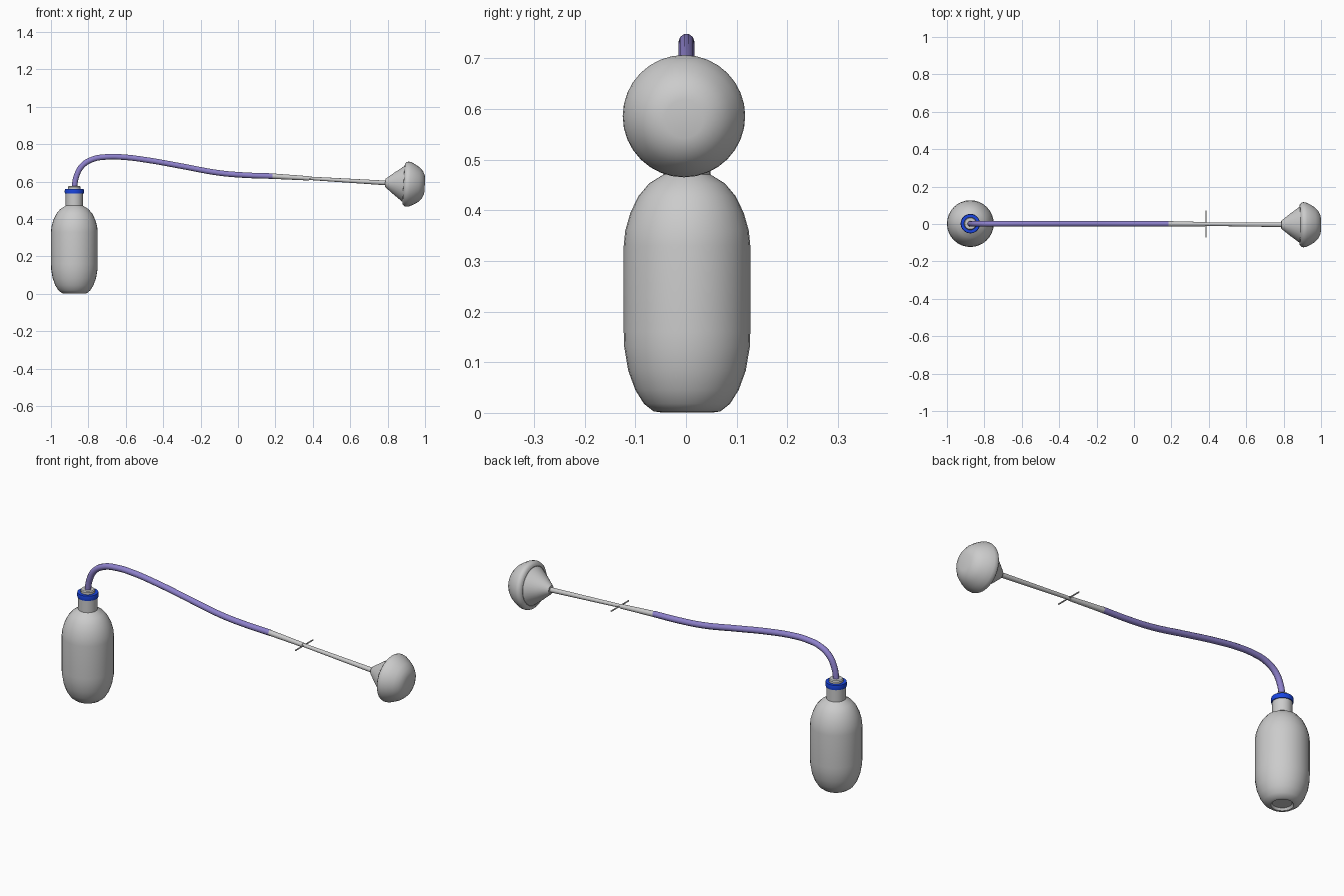
import bpy, bmesh, math
from mathutils import Vector

if "Cube" in bpy.data.objects:
    bpy.data.objects.remove(bpy.data.objects["Cube"])


def material(name, rgb):
    m = bpy.data.materials.new(name)
    m.diffuse_color = (*rgb, 1)
    m.use_nodes = True
    m.node_tree.nodes["Principled BSDF"].inputs["Base Color"].default_value = m.diffuse_color
    return m


PURPLE = material("hose_purple", (0.27, 0.22, 0.60))
BLUE = material("ring_blue", (0.01, 0.06, 0.75))


def lathe(name, profile, origin, axis=(0, 0, 1), sides=32, closed=False, mat=None):
    """Revolve (radius, height) points about an axis through origin."""
    bm = bmesh.new()
    vs = [bm.verts.new((r, 0, h)) for r, h in profile]
    pairs = list(zip(vs, vs[1:])) + ([(vs[-1], vs[0])] if closed else [])
    edges = [bm.edges.new(p) for p in pairs]
    bmesh.ops.spin(bm, geom=vs + edges, cent=(0, 0, 0), axis=(0, 0, 1),
                   angle=math.tau, steps=sides, use_duplicate=False)
    bmesh.ops.remove_doubles(bm, verts=bm.verts, dist=1e-5)
    bmesh.ops.recalc_face_normals(bm, faces=bm.faces)
    me = bpy.data.meshes.new(name)
    bm.to_mesh(me)
    bm.free()
    ob = bpy.data.objects.new(name, me)
    bpy.context.collection.objects.link(ob)
    ob.location = origin
    ob.rotation_mode = 'QUATERNION'
    ob.rotation_quaternion = Vector((0, 0, 1)).rotation_difference(Vector(axis))
    if mat:
        me.materials.append(mat)
    bpy.ops.object.select_all(action='DESELECT')
    ob.select_set(True)
    bpy.context.view_layer.objects.active = ob
    bpy.ops.object.shade_smooth_by_angle(angle=math.radians(35))
    return ob


def rod(name, a, b, r1, r2, sides=16):
    a, b = Vector(a), Vector(b)
    n = (b - a).length
    return lathe(name, [(0, 0), (r1, 0), (r2, n), (0, n)], a, b - a, sides)


# Bottle with rounded ends, neck, blue ring and cap
base = (-0.875, 0.002, 0)
lathe("bottle", [(0, 0.012), (0.045, 0.012), (0.052, 0.001), (0.066, 0.003),
                 (0.085, 0.018), (0.102, 0.045), (0.116, 0.083), (0.124, 0.13),
                 (0.125, 0.16), (0.125, 0.33), (0.122, 0.36), (0.112, 0.395),
                 (0.096, 0.428), (0.075, 0.453), (0.046, 0.471),
                 (0.046, 0.537), (0, 0.537)], base)
lathe("neck_ring", [(0.03, 0.535), (0.05, 0.535), (0.052, 0.547), (0.05, 0.56),
                    (0.03, 0.56)], base, closed=True, mat=BLUE)
lathe("cap", [(0, 0.53), (0.034, 0.53), (0.034, 0.571), (0.03, 0.576), (0, 0.576)], base)

# Flexible hose
path = [(-0.875, 0.57), (-0.865, 0.625), (-0.835, 0.682), (-0.78, 0.718),
        (-0.70, 0.732), (-0.62, 0.731), (-0.48, 0.714), (-0.30, 0.682),
        (-0.10, 0.646), (0.04, 0.634), (0.185, 0.629)]
cu = bpy.data.curves.new("hose", 'CURVE')
cu.dimensions = '3D'
cu.bevel_depth = 0.0155
cu.bevel_resolution = 3
cu.resolution_u = 6
cu.use_fill_caps = True
sp = cu.splines.new('BEZIER')
sp.bezier_points.add(len(path) - 1)
for p, (x, z) in zip(sp.bezier_points, path):
    p.co = (x, 0.001, z)
    p.handle_left_type = p.handle_right_type = 'AUTO'
sp.use_smooth = True
cu.materials.append(PURPLE)
hose = bpy.data.objects.new("hose", cu)
bpy.context.collection.objects.link(hose)

# Handle sleeve, stem and cross pin
rod("sleeve", (0.18, 0.001, 0.629), (0.38, -0.001, 0.617), 0.0145, 0.0115)
rod("stem", (0.37, -0.001, 0.618), (0.80, -0.004, 0.592), 0.009, 0.0125)
rod("cross_pin", (0.385, -0.073, 0.617), (0.385, 0.072, 0.617), 0.0035, 0.0035, 8)

# Cone and rounded bell at the end of the stem
tip, aim = (0.787, -0.004, 0.593), (1, 0, -0.06)
lathe("cone", [(0, 0), (0.021, 0), (0.026, 0.006), (0.06, 0.049), (0.096, 0.098),
               (0.09, 0.11), (0, 0.11)], tip, aim)
lathe("bell", [(0, 0.104), (0.088, 0.104), (0.098, 0.098), (0.109, 0.1),
               (0.118, 0.108), (0.121, 0.118), (0.119, 0.132), (0.108, 0.156),
               (0.093, 0.18), (0.075, 0.198), (0.055, 0.208), (0.038, 0.212),
               (0, 0.212)], tip, aim)
